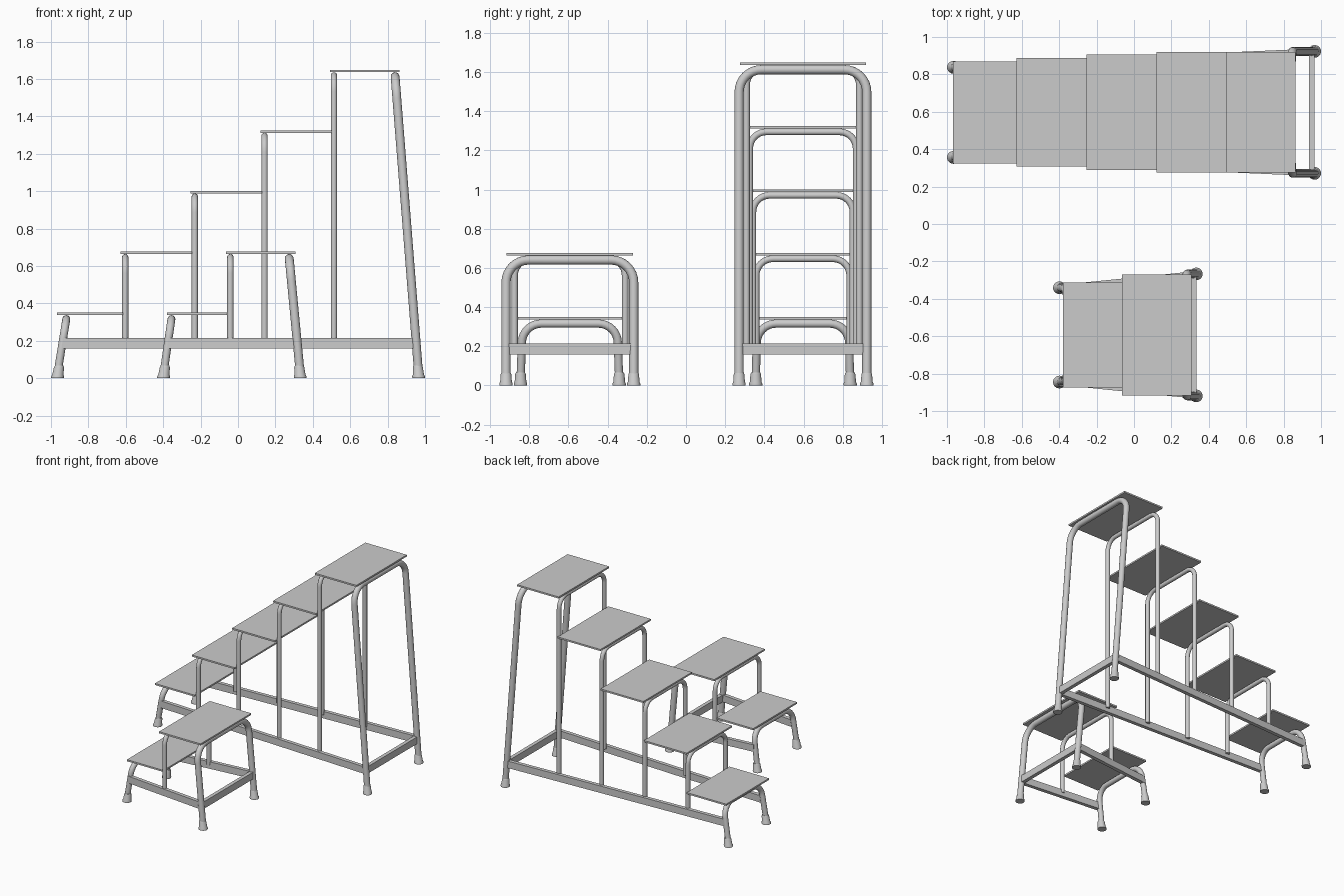
import bpy, bmesh, math
from mathutils import Vector, Matrix

if "Cube" in bpy.data.objects:
    bpy.data.objects.remove(bpy.data.objects["Cube"])

TREAD_T = 0.013


def add_mesh(name, bm, smooth=False):
    bmesh.ops.recalc_face_normals(bm, faces=bm.faces)
    me = bpy.data.meshes.new(name)
    bm.to_mesh(me)
    bm.free()
    ob = bpy.data.objects.new(name, me)
    bpy.context.collection.objects.link(ob)
    if smooth:
        for o in bpy.context.selected_objects:
            o.select_set(False)
        bpy.context.view_layer.objects.active = ob
        ob.select_set(True)
        bpy.ops.object.shade_smooth_by_angle(angle=math.radians(35))
    return ob


def box(name, center, size, angle=0.0):
    bm = bmesh.new()
    mat = Matrix.Translation(center) @ Matrix.Rotation(angle, 4, 'Z') @ Matrix.Diagonal((*size, 1))
    bmesh.ops.create_cube(bm, size=1, matrix=mat)
    return add_mesh(name, bm)


def hoop(name, yc, half, foot, top, r, corner, half_foot=None):
    """Bent tube: two legs from foot (x, z) up to a crossbar at top (x, z)."""
    half_foot = half_foot or half
    side = [Vector((foot[0], half_foot, foot[1]))]
    up = Vector((top[0] - foot[0], 0, top[1] - foot[1])).normalized()
    c = Vector((top[0], half - corner, top[1])) - up * corner
    for i in range(9):
        a = math.pi / 2 * i / 8
        side.append(c + Vector((0, corner * math.cos(a), 0)) + up * corner * math.sin(a))
    path = side + [Vector((p.x, -p.y, p.z)) for p in reversed(side)]
    # sweep a ring; ring axes come from the hoop's own plane
    n = Vector((0, 1, 0)).cross(up).normalized()
    bm, rings, sides = bmesh.new(), [], 16
    for i, p in enumerate(path):
        t = (path[min(i + 1, len(path) - 1)] - path[max(i - 1, 0)]).normalized()
        if i in (1, len(path) - 2):
            t = (up if i == 1 else -up)
        b = t.cross(n).normalized()
        q = p + Vector((0, yc, 0))
        rings.append([bm.verts.new(q + r * (math.cos(2 * math.pi * k / sides) * n
                                            + math.sin(2 * math.pi * k / sides) * b)) for k in range(sides)])
    for a, b in zip(rings, rings[1:]):
        for k in range(sides):
            j = (k + 1) % sides
            bm.faces.new((a[k], a[j], b[j], b[k]))
    bm.faces.new(rings[0])
    bm.faces.new(rings[-1])
    return add_mesh(name, bm, True)


def foot(name, x, y, lean):
    """Turned rubber foot, sheared to follow the leaning leg."""
    profile = [(0.034, 0), (0.034, 0.010), (0.030, 0.018), (0.027, 0.058), (0.023, 0.067)]
    bm, rings, sides = bmesh.new(), [], 20
    for r, z in profile:
        rings.append([bm.verts.new((x + lean * z + r * math.cos(2 * math.pi * k / sides),
                                    y + r * math.sin(2 * math.pi * k / sides), z)) for k in range(sides)])
    for a, b in zip(rings, rings[1:]):
        for k in range(sides):
            j = (k + 1) % sides
            bm.faces.new((a[k], a[j], b[j], b[k]))
    bm.faces.new(rings[0])
    bm.faces.new(rings[-1])
    return add_mesh(name, bm, True)


def stair(name, yc, treads, posts, front, back, rail_x, inset):
    """front/back: (foot x, top x, half width at foot, half width at top)."""
    def rail_half(x):
        return front[2] + (back[2] - front[2]) * (x - front[0]) / (back[0] - front[0])

    # treads
    for i, (x0, x1, half, z) in enumerate(treads):
        box(f"{name}_tread_{i + 1}", ((x0 + x1) / 2, yc, z - TREAD_T / 2), (x1 - x0, 2 * half, TREAD_T))

    # leaning end legs and their feet
    for label, leg, z, r, corner in (("front", front, treads[0][3], 0.021, 0.10),
                                     ("back", back, treads[-1][3], 0.0235, 0.115)):
        top_z = z - TREAD_T - r
        hoop(f"{name}_{label}_leg_hoop", yc, leg[3], (leg[0], 0.02), (leg[1], top_z), r, corner, leg[2])
        for s in (-1, 1):
            foot(f"{name}_{label}_foot", leg[0], yc + s * leg[2], (leg[1] - leg[0]) / top_z)

    # upright hoops standing on the rails
    for i, x in enumerate(posts):
        hoop(f"{name}_post_hoop_{i + 1}", yc, rail_half(x) - inset, (x, 0.19),
             (x, treads[i + 1][3] - TREAD_T - 0.017), 0.017, 0.085)

    # splayed side rails and back crossbar
    x0, x1 = rail_x
    h0, h1 = rail_half(x0), rail_half(x1)
    for s in (-1, 1):
        box(f"{name}_side_rail", ((x0 + x1) / 2, yc + s * (h0 + h1) / 2, 0.186),
            (math.hypot(x1 - x0, h1 - h0), 0.03, 0.056), s * math.atan2(h1 - h0, x1 - x0))
    box(f"{name}_back_crossbar", (x1 + 0.013, yc, 0.186), (0.03, 2 * h1 - 0.02, 0.056))


# tall five-step stair
stair("tall_stair", 0.597,
      [(-0.968, -0.615, 0.273, 0.350), (-0.627, -0.245, 0.290, 0.677), (-0.254, 0.127, 0.309, 1.001),
       (0.120, 0.502, 0.322, 1.325), (0.493, 0.863, 0.322, 1.649)],
      [-0.603, -0.231, 0.142, 0.513],
      (-0.966, -0.918, 0.241, 0.236), (0.966, 0.840, 0.326, 0.326), (-0.938, 0.937), 0.018)

# low two-step stair
stair("low_stair", -0.593,
      [(-0.380, -0.055, 0.280, 0.350), (-0.063, 0.307, 0.323, 0.677)],
      [-0.041],
      (-0.399, -0.356, 0.252, 0.245), (0.333, 0.274, 0.326, 0.326), (-0.375, 0.305), 0.006)
